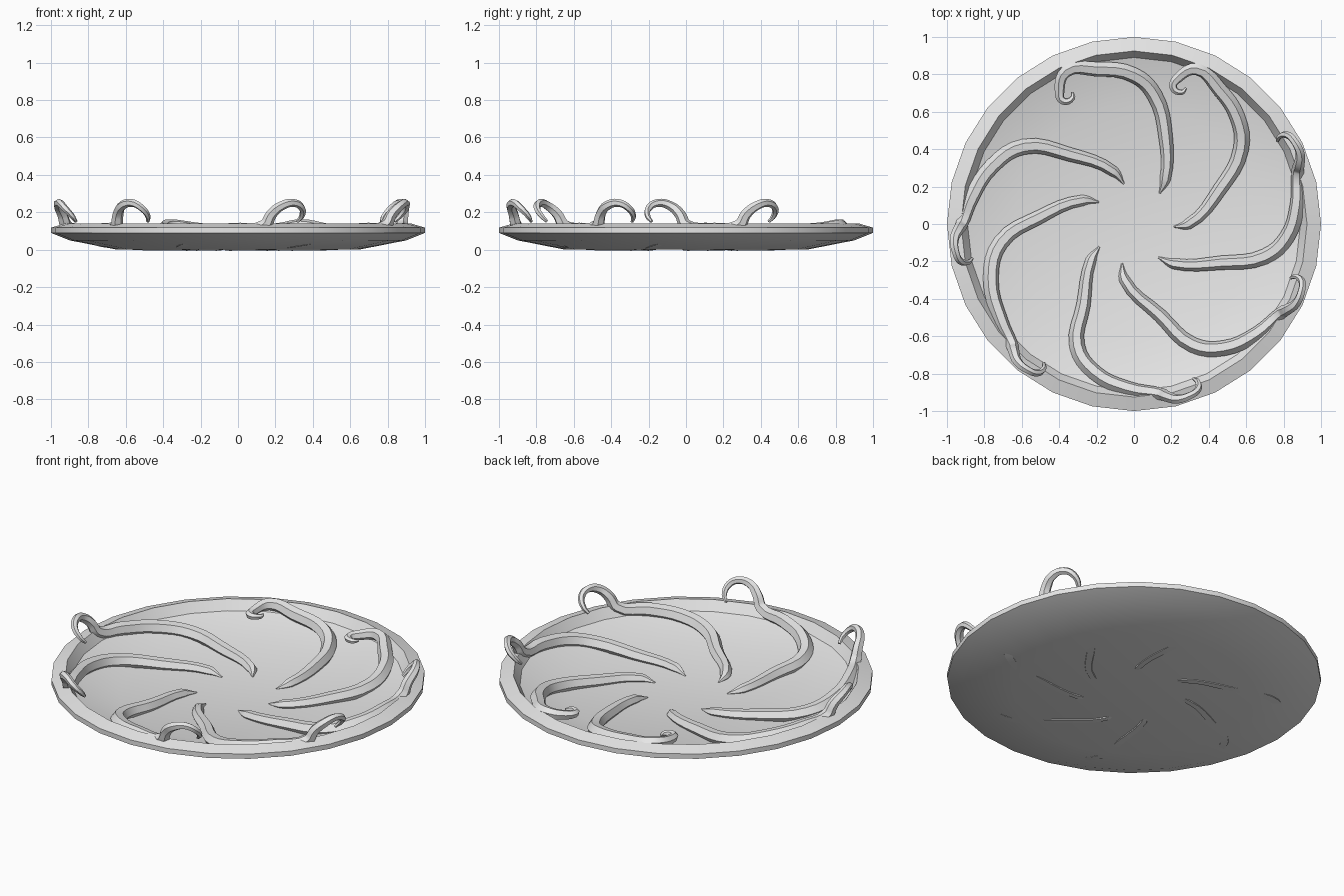
import bpy
import bmesh
from math import sin, cos, radians, tau
from mathutils import Matrix

if "Cube" in bpy.data.objects:
    bpy.data.objects.remove(bpy.data.objects["Cube"], do_unlink=True)

grey = bpy.data.materials.new("plain grey")
grey.use_nodes = True
grey.diffuse_color = (0.8, 0.8, 0.8, 1)
grey.node_tree.nodes["Principled BSDF"].inputs["Base Color"].default_value = (0.8, 0.8, 0.8, 1)


def finish(obj, angle):
    bpy.ops.object.select_all(action='DESELECT')
    obj.select_set(True)
    bpy.context.view_layer.objects.active = obj
    if obj.type == 'CURVE':
        bpy.ops.object.convert(target='MESH')
    bpy.ops.object.shade_smooth_by_angle(angle=radians(angle))


# Shallow dish: thin closed profile spun around the centre
def build_dish(sides=28):
    profile = [(0, 0), (0.645, 0), (0.9, 0.05), (1, 0.09), (1, 0.118),
               (0.925, 0.14), (0.89, 0.085), (0.64, 0.015), (0, 0.01)]
    bm = bmesh.new()
    verts = [bm.verts.new((0, -r, z)) for r, z in profile]
    edges = [bm.edges.new(pair) for pair in zip(verts, verts[1:])]
    bmesh.ops.spin(bm, geom=verts + edges, cent=(0, 0, 0), axis=(0, 0, 1),
                   angle=tau, steps=sides)
    bmesh.ops.remove_doubles(bm, verts=bm.verts, dist=0.0005)
    bmesh.ops.recalc_face_normals(bm, faces=bm.faces)
    mesh = bpy.data.meshes.new("dish")
    bm.to_mesh(mesh)
    bm.free()
    mesh.materials.append(grey)
    obj = bpy.data.objects.new("dish", mesh)
    bpy.context.collection.objects.link(obj)
    finish(obj, 30)


# Tapered arm swept along (radius, angle, height, thickness) stations
def build_arm(name, stations):
    curve = bpy.data.curves.new(name, 'CURVE')
    curve.dimensions = '3D'
    curve.bevel_depth = 0.042
    curve.bevel_resolution = 1
    curve.resolution_u = 4
    curve.use_fill_caps = True
    spline = curve.splines.new('BEZIER')
    spline.bezier_points.add(len(stations) - 1)
    for point, (r, a, z, thick) in zip(spline.bezier_points, stations):
        point.co = (r * cos(radians(a)), r * sin(radians(a)), z)
        point.radius = thick
        point.handle_left_type = point.handle_right_type = 'AUTO'
    curve.materials.append(grey)
    obj = bpy.data.objects.new(name, curve)
    bpy.context.collection.objects.link(obj)
    finish(obj, 40)


build_dish()

# Body of every arm: shared radius, height and thickness along its length
body = [(0.22, 0.012, 0.1), (0.3, 0.02, 0.7), (0.51, 0.03, 0.9), (0.72, 0.05, 1),
        (0.82, 0.08, 1), (0.88, 0.105, 0.95), (0.92, 0.13, 0.8)]
# Loop standing on the rim and curl lying in the dish: (radius, turn, height, thickness)
loop = [(0.94, 2, 0.19, 0.7), (0.965, 5, 0.235, 0.6), (0.965, 9, 0.25, 0.5),
        (0.95, 12, 0.225, 0.45), (0.91, 13, 0.18, 0.35), (0.885, 12, 0.15, 0.2)]
curl = [(0.82, 5, 0.12, 0.65), (0.76, 6, 0.12, 0.5), (0.75, 2, 0.12, 0.35),
        (0.78, 1, 0.12, 0.15)]

# Direction of each arm's body stations in degrees
arms = [
    ("back_left_arm", curl, (-4, 0, 22, 35, 46, 58, 68)),
    ("back_arm", curl, (50, 55, 70, 81, 90, 104, 114)),
    ("back_right_arm", loop, (104, 111, 133, 145, 158, 171, 180)),
    ("right_arm", loop, (148, 155, 176, 188, 201, 216, 225)),
    ("front_right_arm", loop, (213, 220, 238, 245, 255, 268, 279)),
    ("front_left_arm", loop, (253, 260, 286, 296, 306, 318, 329)),
    ("left_arm", loop, (306, 315, 336, 346, 355, 367, 378)),
]
for name, ending, angles in arms:
    stations = [(r, a, z, t) for (r, z, t), a in zip(body, angles)]
    if ending is curl:
        # Lying arms stay a little further in
        stations = [(r * 0.97, a, z, t) for r, a, z, t in stations]
    stations += [(r, angles[-1] + turn, z, t) for r, turn, z, t in ending]
    build_arm(name, stations)
